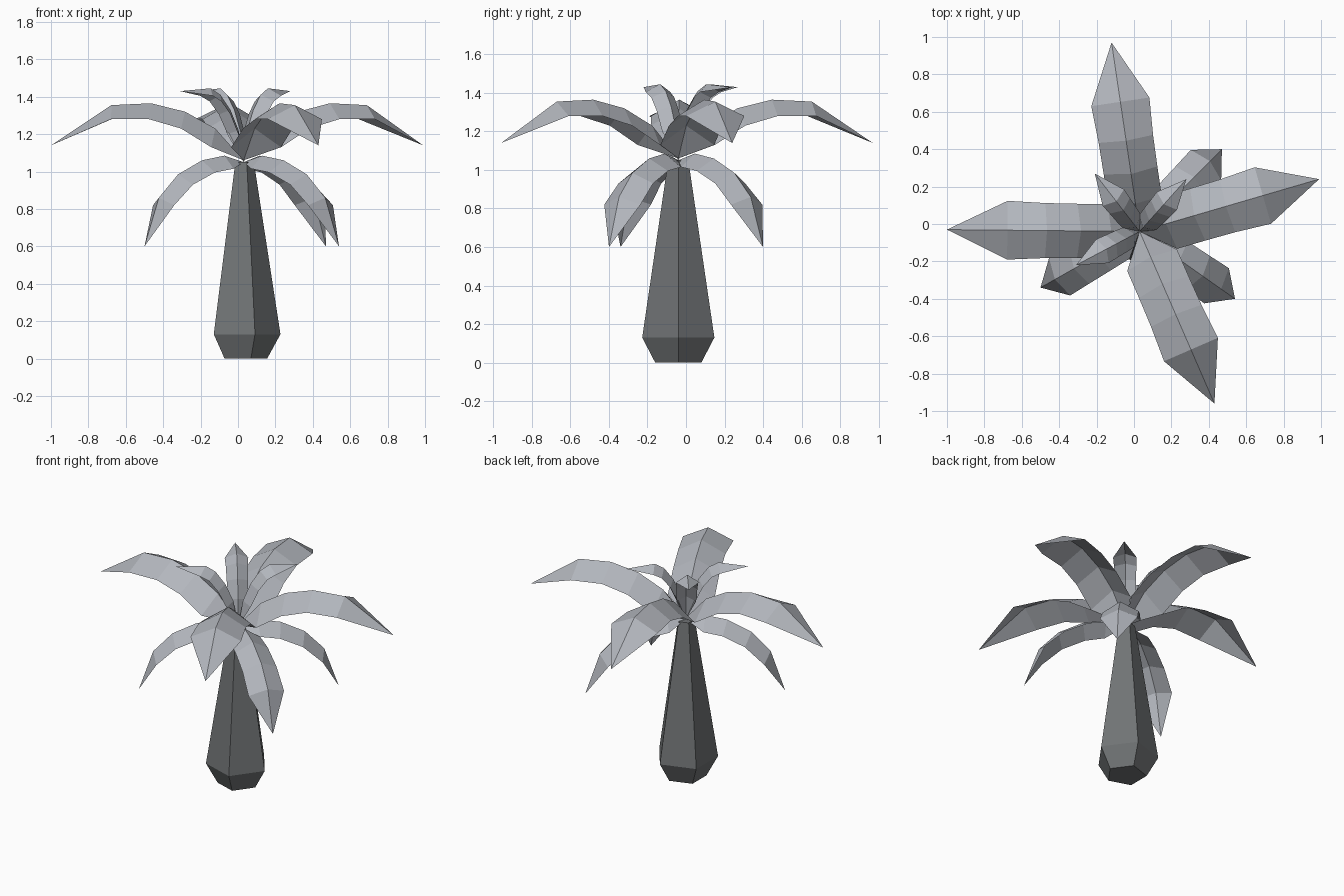
import bpy
import bmesh
from math import cos, sin, tau, atan2, hypot

cube = bpy.data.objects.get("Cube")
if cube:
    bpy.data.objects.remove(cube, do_unlink=True)

CX, CY = 0.03, -0.04  # trunk axis


def material(name, rgb):
    m = bpy.data.materials.new(name)
    m.use_nodes = True
    m.diffuse_color = (*rgb, 1)
    m.node_tree.nodes["Principled BSDF"].inputs["Base Color"].default_value = (*rgb, 1)
    return m


leaf_grey = material("light leaf grey", (0.45, 0.47, 0.51))
trunk_grey = material("dark trunk grey", (0.165, 0.175, 0.18))


def finish(bm, name, mat):
    mesh = bpy.data.meshes.new(name)
    bm.to_mesh(mesh)
    bm.free()
    mesh.materials.append(mat)
    obj = bpy.data.objects.new(name, mesh)
    bpy.context.collection.objects.link(obj)
    return obj


def trunk(rings, sides=5):
    bm = bmesh.new()
    loops = [[bm.verts.new((CX + r * cos(tau * i / sides), CY + r * sin(tau * i / sides), z))
              for i in range(sides)] for r, z in rings]
    for low, high in zip(loops, loops[1:]):
        for i in range(sides):
            j = (i + 1) % sides
            bm.faces.new((low[i], low[j], high[j], high[i]))
    bm.faces.new(loops[0][::-1])
    bm.faces.new(loops[-1])
    finish(bm, "trunk", trunk_grey)


def frond(name, profile, tip):
    """Roof-shaped leaf along a ridge of (reach, height, half width, edge shift, edge drop)."""
    dx, dy = tip[0] - CX, tip[1] - CY
    scale = hypot(dx, dy) / profile[-1][0]
    angle = atan2(dy, dx)
    c, s = cos(angle), sin(angle)
    bm = bmesh.new()

    def vert(reach, side, z):
        reach *= scale
        return bm.verts.new((CX + reach * c - side * s, CY + reach * s + side * c, z))

    rows = []
    for reach, z, half, shift, drop in profile:
        ridge = vert(reach, 0, z)
        if half:
            rows.append((vert(reach + shift, half, z - drop), ridge,
                         vert(reach + shift, -half, z - drop)))
        else:
            rows.append((ridge, ridge, ridge))
    for a, b in zip(rows, rows[1:]):
        for k in (0, 1):
            corners = list(dict.fromkeys((a[k], a[k + 1], b[k + 1], b[k])))
            bm.faces.new(corners)
    bmesh.ops.recalc_face_normals(bm, faces=bm.faces)
    if sum(f.normal.z for f in bm.faces) < 0:
        bmesh.ops.reverse_faces(bm, faces=bm.faces)
    finish(bm, name, leaf_grey)


trunk([(0.126, 0), (0.197, 0.13), (0.055, 1.05)])

# Long arching fronds
LONG = [(0, 1.06, 0, 0, 0), (0.15, 1.23, 0.145, 0.02, 0.10), (0.31, 1.32, 0.145, 0.02, 0.09),
        (0.49, 1.365, 0.147, 0.01, 0.085), (0.70, 1.355, 0.157, 0, 0.075), (1.02, 1.14, 0, 0, 0)]
for side, tip in (("left", (0.99, 0.24)), ("right", (-1.0, -0.03)),
                  ("back", (-0.12, 0.97)), ("front", (0.43, -0.96))):
    frond(f"long_frond_{side}", LONG, tip)

# Drooping lower fronds
DROOP = [(0, 1.05, 0, 0, 0), (0.12, 1.085, 0.10, 0, 0.07), (0.26, 1.06, 0.105, -0.02, 0.065),
         (0.41, 0.985, 0.11, -0.03, 0.055), (0.53, 0.86, 0.115, -0.03, 0.04), (0.62, 0.60, 0, 0, 0)]
for side, tip in (("front_right", (-0.50, -0.34)), ("front_left", (0.54, -0.40)),
                  ("back_left", (0.47, 0.40))):
    frond(f"drooping_frond_{side}", DROOP, tip)

# Short upright crown fronds
CROWN = [(0, 1.05, 0, 0, 0), (0.03, 1.22, 0.06, 0.035, 0.02), (0.08, 1.33, 0.065, 0.035, 0.025),
         (0.14, 1.41, 0.068, 0.03, 0.035), (0.20, 1.445, 0.072, 0.025, 0.04), (0.385, 1.43, 0, 0, 0)]
for side, tip in (("front_right", (-0.31, -0.22)), ("back_left", (0.28, 0.24)),
                  ("back_right", (-0.21, 0.27))):
    frond(f"crown_frond_{side}", CROWN, tip)
